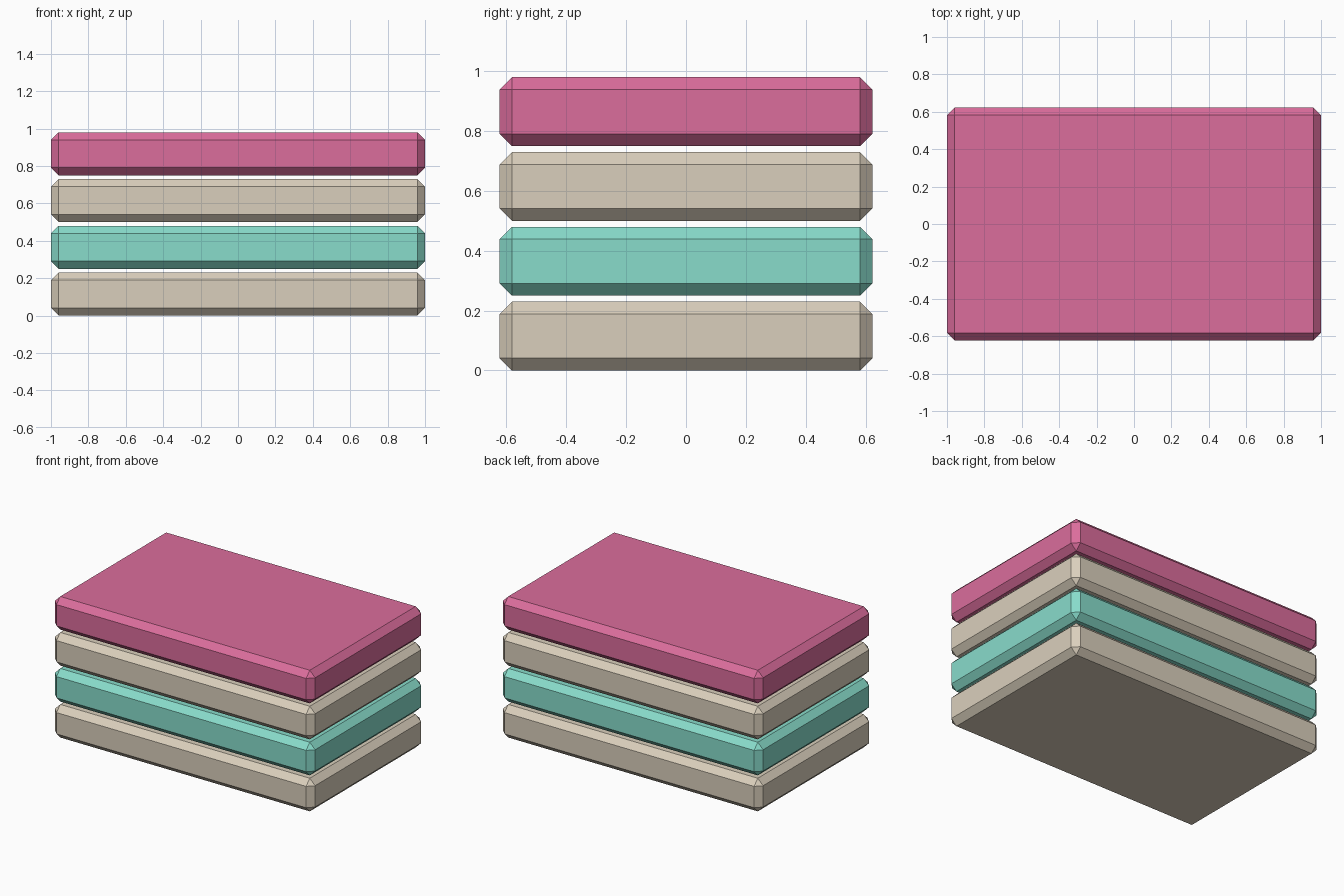
import bpy

if "Cube" in bpy.data.objects:
    bpy.data.objects.remove(bpy.data.objects["Cube"])

def srgb(r, g, b):
    lin = lambda c: c / 12.92 if c <= 0.04045 else ((c + 0.055) / 1.055) ** 2.4
    return (*[lin(c / 255) for c in (r, g, b)], 1.0)

def material(name, rgb):
    m = bpy.data.materials.new(name)
    m.diffuse_color = srgb(*rgb)
    m.use_nodes = True
    m.node_tree.nodes["Principled BSDF"].inputs["Base Color"].default_value = m.diffuse_color
    return m

beige = material("beige", (218, 207, 188))
teal = material("teal", (136, 220, 203))
pink = material("pink", (219, 109, 156))

WIDTH, DEPTH, HEIGHT, PITCH, CHAMFER = 2.0, 1.245, 0.23, 0.25, 0.041

def slab(name, level, mat):
    """One folded slab with flat chamfered edges."""
    bpy.ops.mesh.primitive_cube_add(size=1, location=(0, 0, level * PITCH + HEIGHT / 2))
    ob = bpy.context.object
    ob.name = name
    ob.scale = (WIDTH, DEPTH, HEIGHT)
    bpy.ops.object.transform_apply(location=False, rotation=False, scale=True)
    bevel = ob.modifiers.new("chamfer", 'BEVEL')
    bevel.width = CHAMFER
    bevel.segments = 1
    ob.data.materials.append(mat)

# Stack of four slabs, bottom to top
for i, (name, mat) in enumerate([("bottom_slab", beige), ("lower_middle_slab", teal),
                                 ("upper_middle_slab", beige), ("top_slab", pink)]):
    slab(name, i, mat)
